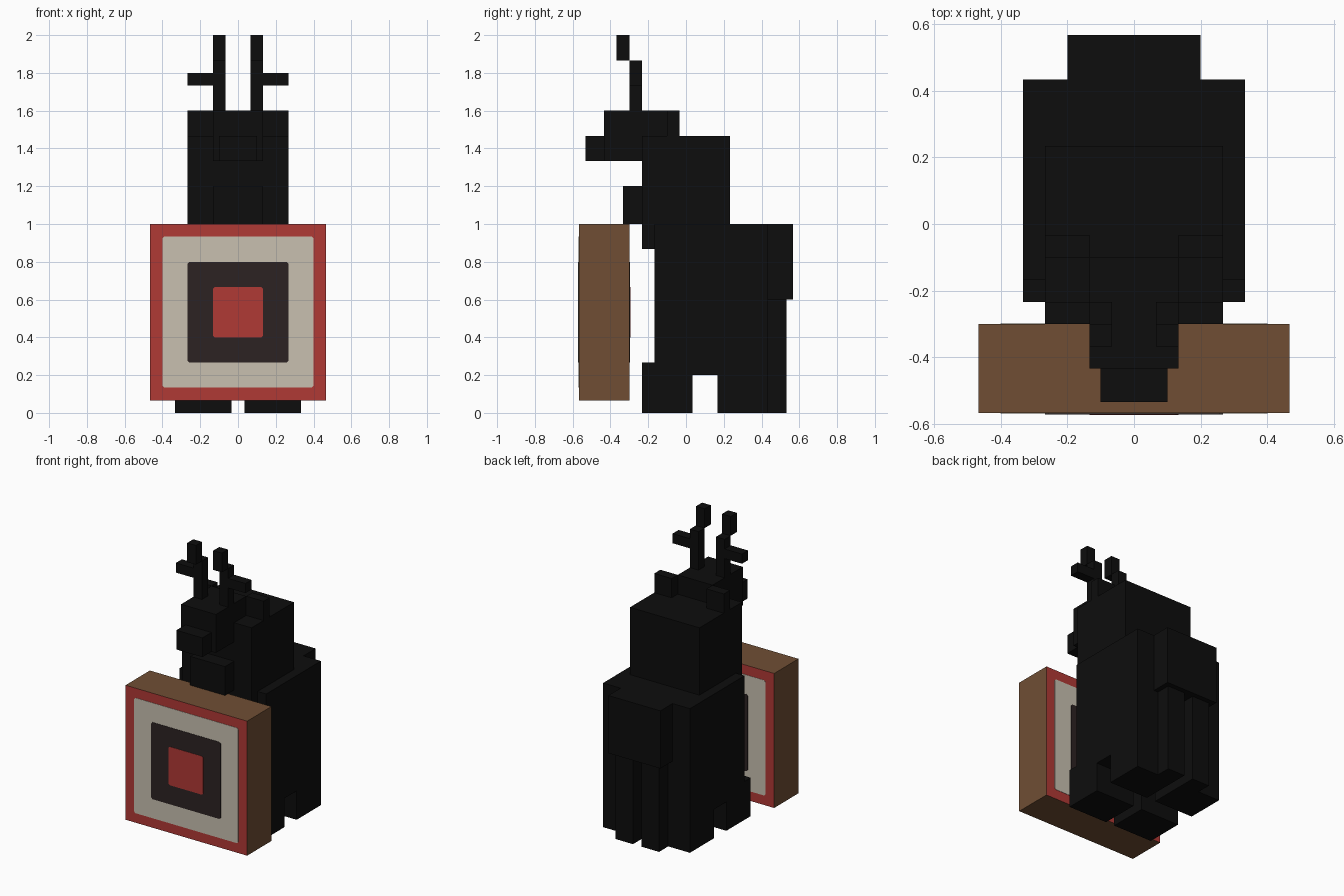
import bpy, bmesh
from mathutils import Vector

if "Cube" in bpy.data.objects:
    bpy.data.objects.remove(bpy.data.objects["Cube"], do_unlink=True)

U = 1 / 15  # block grid unit


def material(name, r, g, b):
    m = bpy.data.materials.new(name)
    m.use_nodes = True
    m.diffuse_color = (r, g, b, 1)
    bsdf = next(n for n in m.node_tree.nodes if n.type == "BSDF_PRINCIPLED")
    bsdf.inputs["Base Color"].default_value = (r, g, b, 1)
    bsdf.inputs["Roughness"].default_value = 0.9
    return m


black = material("black", 0.004, 0.004, 0.004)
brown = material("wood brown", 0.162, 0.076, 0.034)
red = material("target red", 0.434, 0.041, 0.036)
cream = material("target cream", 0.578, 0.527, 0.434)
dark = material("target dark", 0.025, 0.016, 0.016)


def box(name, x, y, z, mats, chamfer=0):
    """Box from (min, max) ranges in grid units."""
    low, high = (Vector(c) * U for c in zip(x, y, z))
    bm = bmesh.new()
    bmesh.ops.create_cube(bm, size=1)
    for v in bm.verts:
        v.co = (low + high) / 2 + v.co * (high - low)
    if chamfer:
        edges = [e for e in bm.edges
                 if abs((e.verts[0].co - e.verts[1].co).normalized().y) > 0.9]
        bmesh.ops.bevel(bm, geom=edges, offset=chamfer, segments=1, affect="EDGES")
    mesh = bpy.data.meshes.new(name)
    bm.to_mesh(mesh)
    bm.free()
    for m in mats:
        mesh.materials.append(m)
    obj = bpy.data.objects.new(name, mesh)
    bpy.context.collection.objects.link(obj)
    return obj


def pair(name, x, y, z):
    box("left_" + name, x, y, z, [black])
    box("right_" + name, (-x[1], -x[0]), y, z, [black])


# Body, head and face
box("body", (-5, 5), (-2.5, 6.5), (3, 15), [black])
box("head", (-4, 4), (-3.5, 3.5), (13, 22), [black])
box("snout", (-2, 2), (-6.5, -3.5), (20, 24), [black])
box("brow", (-2, 2), (-3.5, -1.5), (22, 24), [black])
box("nose", (-1.5, 1.5), (-8, -6.5), (20, 22), [black])
box("jaw", (-2, 2), (-5, -3.5), (15, 18), [black])

# Ears and antlers
pair("ear", (2, 4), (-1.5, -0.5), (22, 24))
pair("antler_stem", (1, 2), (-4.5, -3.5), (22, 28))
pair("antler_tip", (1, 2), (-5.5, -4.5), (28, 30))
pair("antler_branch", (2, 4), (-4.5, -3.5), (26, 27))

# Legs, feet and back panels
pair("front_foot", (0.5, 5), (-3.5, 0.5), (0, 4))
pair("hind_leg", (0.5, 5), (2.5, 6.5), (0, 3))
box("upper_tail", (-3, 3), (6.5, 8.5), (9, 15), [black])
pair("tail_strip", (0.5, 2.5), (6.5, 8), (0, 9))

# Target board: wooden rim, red faces
board = box("target_board", (-7, 7), (-8.5, -4.5), (1, 15), [brown, red])
for face in board.data.polygons:
    if abs(face.normal.y) > 0.9:
        face.material_index = 1

# Target rings as thin plates on both faces
for i, (ring, half, mat) in enumerate([("outer", 6, cream), ("middle", 4, dark),
                                       ("centre", 2, red)]):
    t = 0.03 * (i + 1)
    for side, y in (("front", (-8.5 - t, -8.5)), ("back", (-4.5, -4.5 + t))):
        box(f"{side}_{ring}_ring", (-half, half), y, (8 - half, 8 + half),
            [mat], chamfer=0.01)
